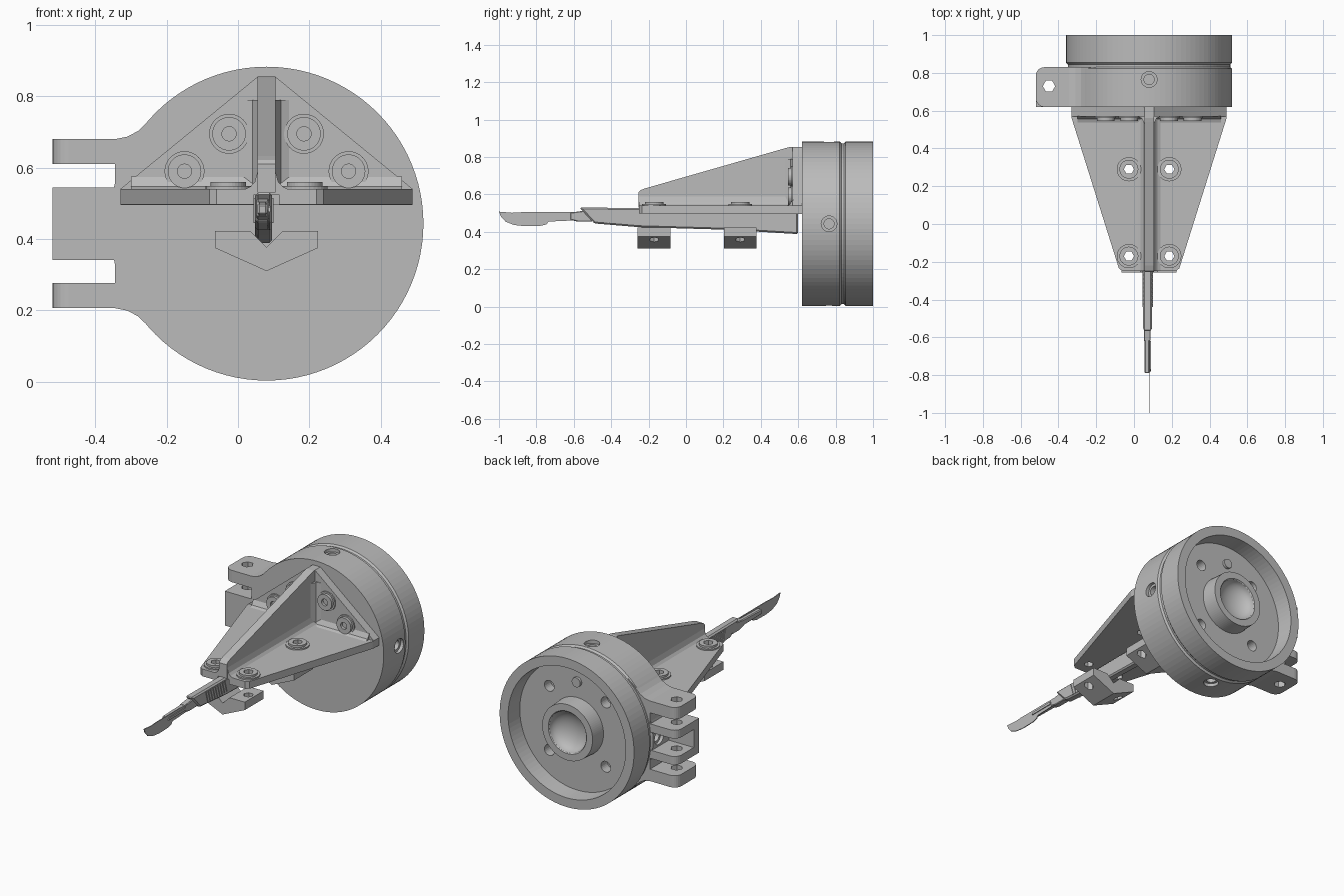
import bpy, bmesh
from math import sin, cos, pi

cube = bpy.data.objects.get("Cube")
if cube:
    bpy.data.objects.remove(cube, do_unlink=True)

grey = bpy.data.materials.new("plain grey")
grey.use_nodes = True
grey.diffuse_color = (0.5, 0.5, 0.5, 1)
grey.node_tree.nodes["Principled BSDF"].inputs["Base Color"].default_value = (0.5, 0.5, 0.5, 1)

CX, CZ, R = 0.08, 0.443, 0.44      # axis of the round mount and its radius


def finish(name, bm):
    bmesh.ops.recalc_face_normals(bm, faces=bm.faces)
    mesh = bpy.data.meshes.new(name)
    bm.to_mesh(mesh)
    bm.free()
    mesh.materials.append(grey)
    obj = bpy.data.objects.new(name, mesh)
    bpy.context.scene.collection.objects.link(obj)
    return obj


def prism(name, axis, points, start, end, bevel=0):
    """Extrude a 2D outline along an axis."""
    place = {"x": lambda u, v, d: (d, u, v),
             "y": lambda u, v, d: (u, d, v),
             "z": lambda u, v, d: (u, v, d)}[axis]
    bm = bmesh.new()
    face = bm.faces.new([bm.verts.new(place(u, v, start)) for u, v in points])
    moved = bmesh.ops.extrude_face_region(bm, geom=[face])["geom"]
    for v in moved:
        if isinstance(v, bmesh.types.BMVert):
            v.co["xyz".index(axis)] = end
    if bevel:
        bmesh.ops.bevel(bm, geom=list(bm.edges), offset=bevel, segments=1, affect="EDGES")
    return finish(name, bm)


def rod(name, axis, u, v, radius, start, end, sides=32):
    ring = [(u + radius * cos(2 * pi * i / sides), v + radius * sin(2 * pi * i / sides))
            for i in range(sides)]
    return prism(name, axis, ring, start, end)


def box(name, x0, x1, y0, y1, z0, z1):
    return prism(name, "z", [(x0, y0), (x1, y0), (x1, y1), (x0, y1)], z0, z1)


def cut(objects, cutters):
    """Subtract the cutters from every object, then drop the cutters."""
    for obj in objects:
        for cutter in cutters:
            mod = obj.modifiers.new("cut", "BOOLEAN")
            mod.operation, mod.solver, mod.object = "DIFFERENCE", "EXACT", cutter
    bpy.context.view_layer.update()
    graph = bpy.context.evaluated_depsgraph_get()
    for obj in objects:
        mesh = bpy.data.meshes.new_from_object(obj.evaluated_get(graph))
        obj.modifiers.clear()
        obj.data = mesh
    for cutter in cutters:
        bpy.data.objects.remove(cutter, do_unlink=True)


def mirrored(half):
    """Complete a right-hand outline given as offsets from the centre plane."""
    return [(CX + u, v) for u, v in half] + [(CX - u, v) for u, v in reversed(half)]


# Round mount: turned body with a groove, a recessed back and a dished hub
profile = [(0, 0.62), (R, 0.62), (R, 0.822), (0.43, 0.832), (0.43, 0.844), (R, 0.854),
           (R, 1), (0.385, 1), (0.378, 0.9), (0.17, 0.9), (0.165, 0.995), (0.125, 0.995)]
profile += [(0.12 * cos(a * pi / 16), 0.99 - 0.07 * sin(a * pi / 16)) for a in range(9)]
SIDES = 96
bm = bmesh.new()
rings = [[bm.verts.new((CX + r * cos(2 * pi * i / SIDES), y, CZ + r * sin(2 * pi * i / SIDES)))
          for i in range(SIDES)] for r, y in profile]
for k in range(len(rings) - 1):
    for i in range(SIDES):
        j = (i + 1) % SIDES
        f = bm.faces.new((rings[k][i], rings[k][j], rings[k + 1][j], rings[k + 1][i]))
        f.smooth = k > 11
bmesh.ops.remove_doubles(bm, verts=bm.verts, dist=0.0001)
mount = finish("round_mount", bm)

# Hinge lugs on the side of the mount
upper = [(-0.52, 0.545), (-0.345, 0.545), (-0.345, 0.61), (-0.52, 0.61), (-0.52, 0.68),
         (-0.345, 0.68), (-0.31, 0.687), (-0.28, 0.703), (-0.25, 0.732), (-0.2, 0.775)]
lower = [(x, 2 * CZ - z) for x, z in reversed(upper)]
lugs = prism("hinge_lugs", "y", upper + lower, 0.62, 0.83)
bm = bmesh.new()
bm.from_mesh(lugs.data)
corners = []
for e in bm.edges:
    a, b = e.verts
    middle = abs((a.co.z + b.co.z) / 2 - CZ) < 0.1
    if max(a.co.x, b.co.x) < -0.515 and abs(a.co.y - b.co.y) < 0.001:
        if not (middle and a.co.y < 0.7):
            corners.append(e)
bmesh.ops.bevel(bm, geom=corners, offset=0.045, segments=6, profile=0.5, affect="EDGES")
bm.to_mesh(lugs.data)
bm.free()
cut([lugs], [box("pocket", -0.6, -0.345, 0.67, 0.9, 0.39, 0.496),
             rod("pin_hole", "z", -0.45, 0.73, 0.033, 0.1, 0.8, 6)])

# Radial screw holes and the holes in the recessed back
HY = 0.765
screws = []
for radius, depth in ((0.042, 0.02), (0.027, 0.1)):
    for s in (-1, 1):
        screws.append(rod("side_hole", "x", HY, CZ, radius, CX + s * (R - depth), CX + s * 0.5, 24))
        screws.append(rod("edge_hole", "z", CX, HY, radius, CZ + s * (R - depth), CZ + s * 0.5, 24))
for sx in (-1, 1):
    for sz in (-1, 1):
        screws.append(rod("back_hole", "y", CX + sx * 0.185, CZ + sz * 0.19, 0.032, 0.84, 0.95, 24))
cut([mount, lugs], screws)
rod("back_pin", "y", CX, CZ + 0.265, 0.028, 0.88, 0.915, 24)

# Bracket: tapered base plate, triangular back plate and upright rib
base = prism("base_plate", "z", mirrored([(0.14, -0.25), (0.16, -0.235), (0.41, 0.56), (0.41, 0.62)]),
             0.497, 0.54)
cut([base], [box("handle_slot", 0.045, 0.115, -0.4, 0.57, 0.4, 0.525)])
back = prism("back_plate", "y", mirrored([(0.41, 0.495), (0.41, 0.54), (0.025, 0.855)]), 0.57, 0.62)
prism("upright_rib", "x", [(-0.255, 0.53), (-0.255, 0.61), (-0.245, 0.622), (-0.22, 0.632),
                           (0.54, 0.85), (0.56, 0.855), (0.62, 0.855), (0.62, 0.53)], 0.055, 0.105)

# Fillets where the bracket plates meet
prism("rib_fillet", "y", mirrored([(0.062, 0.539), (0.045, 0.547), (0.033, 0.56), (0.025, 0.59)]),
      -0.25, 0.6)
prism("back_fillet", "x", [(0.535, 0.539), (0.555, 0.547), (0.571, 0.575), (0.571, 0.539)],
      CX - 0.38, CX + 0.38)
prism("upright_fillet", "z", mirrored([(0.065, 0.571), (0.04, 0.56), (0.025, 0.53)]), 0.54, 0.79)

# Clamp blocks under the plate, with their bolt bosses above
clamp_outline = mirrored([(0, 0.31), (0.145, 0.375), (0.145, 0.422), (0.045, 0.422), (0, 0.377)])
clamp_outline = [p for i, p in enumerate(clamp_outline) if i not in (5, 9)]
drilled, holes = [base], []
for place, y in (("front", -0.17), ("rear", 0.29)):
    drilled.append(prism(place + "_clamp", "y", clamp_outline, y - 0.088, y + 0.088))
    for side, s in (("left", 1), ("right", -1)):
        x = CX + s * 0.107
        drilled.append(rod(f"{place}_{side}_boss", "z", x, y, 0.064, 0.497, 0.548))
        drilled.append(rod(f"{place}_{side}_collar", "z", x, y, 0.05, 0.54, 0.56))
        holes.append(rod("bolt_hole", "z", x, y, 0.027, 0.2, 0.7, 6))
cut(drilled, holes)

# Bolts holding the back plate
drilled, holes = [back], []
for row, dx, z in (("upper", 0.105, 0.695), ("lower", 0.23, 0.59)):
    for side, s in (("left", 1), ("right", -1)):
        x = CX + s * dx
        rod(f"{row}_{side}_washer", "y", x, z, 0.056, 0.562, 0.575)
        drilled.append(rod(f"{row}_{side}_bolt", "y", x, z, 0.047, 0.545, 0.561))
        holes.append(rod("socket", "y", x, z, 0.02, 0.5, 0.561, 24))
cut(drilled, holes)

# Knife: handle, grip ridges, blade seat and blade
prism("knife_handle", "x", [(-0.57, 0.53), (-0.49, 0.445), (-0.25, 0.425), (0.2, 0.412),
                            (0.6, 0.388), (0.6, 0.522), (-0.3, 0.528)], 0.048, 0.096, 0.008)
for i in range(9):
    y = -0.44 + i * 0.022
    prism(f"grip_ridge_{i + 1}", "x", [(y, 0.515), (y + 0.009, 0.515), (y + 0.029, 0.445),
                                       (y + 0.02, 0.445)], 0.044, 0.1)
prism("blade_neck", "x", [(-0.62, 0.465), (-0.62, 0.503), (-0.53, 0.515), (-0.5, 0.455),
                          (-0.58, 0.455)], 0.052, 0.088, 0.004)
prism("blade_seat", "x", [(-0.79, 0.468), (-0.79, 0.498), (-0.6, 0.503), (-0.6, 0.465)],
      0.055, 0.082, 0.005)
prism("blade", "x", [(-1, 0.508), (-0.99, 0.483), (-0.965, 0.455), (-0.92, 0.437), (-0.86, 0.43),
                     (-0.78, 0.432), (-0.745, 0.44), (-0.735, 0.455), (-0.58, 0.462),
                     (-0.565, 0.505), (-0.88, 0.505), (-0.93, 0.502)], 0.081, 0.086)
prism("blade_tongue", "x", [(-0.78, 0.476), (-0.77, 0.49), (-0.62, 0.492), (-0.62, 0.476)],
      0.08, 0.091)
